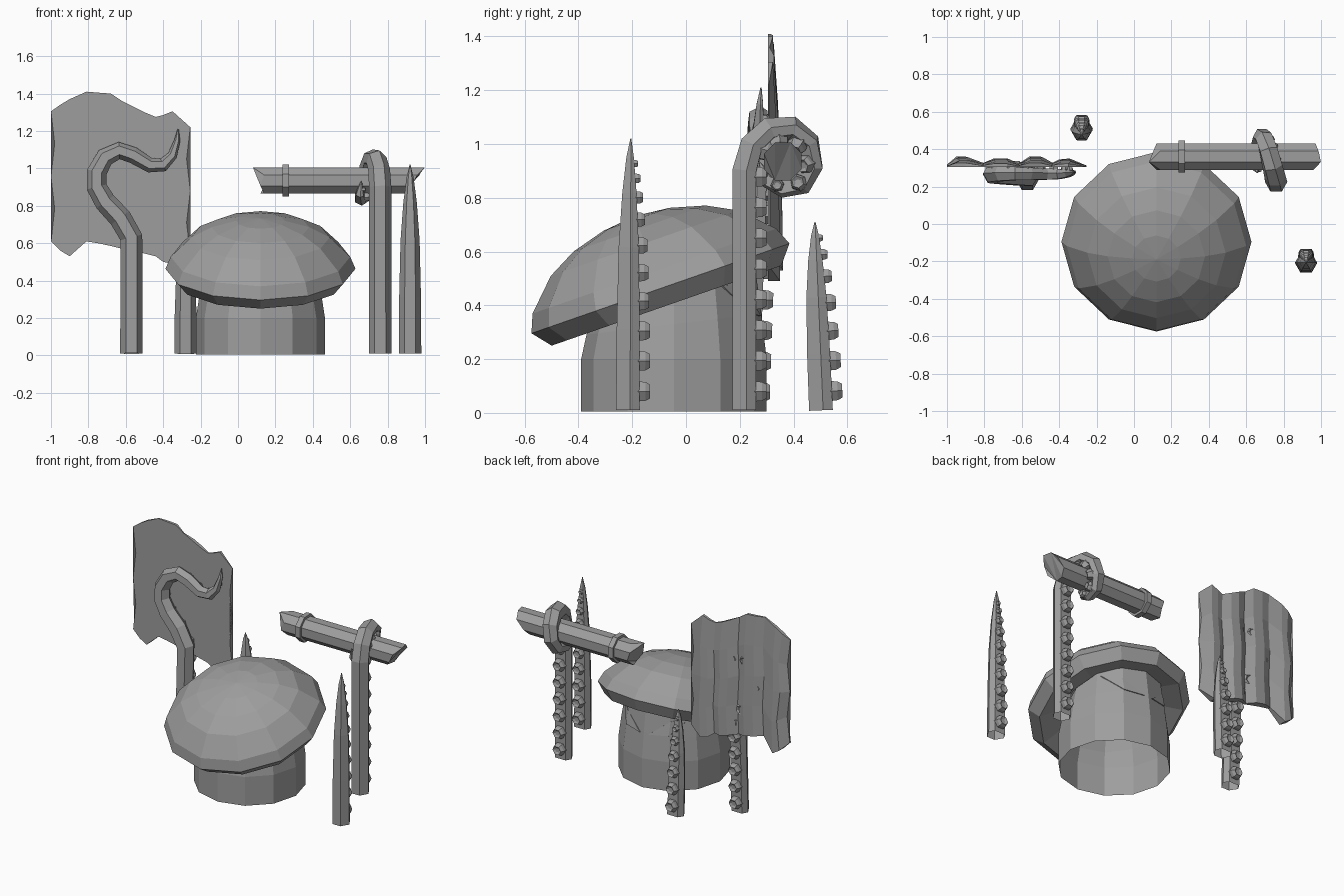
import bpy, bmesh, math
from mathutils import Vector

if "Cube" in bpy.data.objects:
    bpy.data.objects.remove(bpy.data.objects["Cube"])

grey = bpy.data.materials.new("plain_grey")
grey.use_nodes = True
grey.diffuse_color = (0.34, 0.34, 0.34, 1)
grey.node_tree.nodes["Principled BSDF"].inputs["Base Color"].default_value = (0.34, 0.34, 0.34, 1)


def finish(name, bm):
    bmesh.ops.recalc_face_normals(bm, faces=bm.faces)
    mesh = bpy.data.meshes.new(name)
    bm.to_mesh(mesh)
    bm.free()
    mesh.materials.append(grey)
    obj = bpy.data.objects.new(name, mesh)
    bpy.context.collection.objects.link(obj)
    return obj


def loft(bm, rings, cap_start=False, cap_end=False):
    """Skin a list of equally sized point rings."""
    loops = [[bm.verts.new(p) for p in ring] for ring in rings]
    n = len(loops[0])
    for a, b in zip(loops, loops[1:]):
        for i in range(n):
            j = (i + 1) % n
            bm.faces.new((a[i], a[j], b[j], b[i]))
    if cap_start:
        bm.faces.new(loops[0])
    if cap_end:
        bm.faces.new(loops[-1])


def circle(r, n, phase=0.0):
    return [(r * math.cos(phase + math.tau * i / n), r * math.sin(phase + math.tau * i / n))
            for i in range(n)]


# Head: tilted twelve-sided mushroom dome
TILT = math.radians(19.2)
up = Vector((0, -math.sin(TILT), math.cos(TILT)))
back = Vector((0, math.cos(TILT), math.sin(TILT)))
dome_centre = Vector((0.12, -0.095, 0.463))
profile = [(0.29, -0.01), (0.452, -0.068), (0.508, 0), (0.48, 0.068), (0.37, 0.178),
           (0.26, 0.236), (0.13, 0.272), (0.003, 0.285)]
bm = bmesh.new()
loft(bm, [[dome_centre + Vector((x, 0, 0)) + back * y + up * h for x, y in circle(r, 12)]
          for r, h in profile], cap_end=True)
finish("head_dome", bm)

# Body: open tube whose upper edge follows the tilt of the dome
bm = bmesh.new()
loft(bm, [[(0.12 + x, y - 0.045, z + slope * y) for x, y in circle(r, 12)]
          for r, z, slope in [(0.345, 0.005, 0), (0.345, 0.2, 0), (0.325, 0.33, 0.12),
                              (0.30, 0.455, 0.34)]])
finish("body", bm)


# Slanted eyes: thin plates that follow the body facets
def eye_point(side, x, z, lift):
    r = 0.325 - 0.16 * max(0, z - 0.35)
    y = r - 0.268 * x if x < r / 2 else 0.866 * r - (x - r / 2)
    return Vector((0.12 + side * x, y - 0.045 + lift, z))


for side, name in ((1, "left_eye"), (-1, "right_eye")):
    bm = bmesh.new()
    for tri in ([(0.03, 0.36), (0.16, 0.46), (0.16, 0.37)],
                [(0.16, 0.46), (0.25, 0.48), (0.16, 0.37)]):
        loft(bm, [[eye_point(side, x, z, lift) for x, z in tri] for lift in (0, 0.009)],
             True, True)
    finish(name, bm)


# Tentacles: lofted six-sided tubes with a row of suckers along the flat side
SECTION = [(1, 0), (0.5, -0.87), (-0.5, -0.87), (-1, 0), (-0.65, 0.6), (0.65, 0.6)]


def tentacle(name, path):
    pts = [Vector(p[:3]) for p in path]
    radii = [p[3] for p in path]
    bm = bmesh.new()
    normal = Vector((0, 1, 0))
    rings, frames = [], []
    for i, p in enumerate(pts):
        before = (p - pts[max(i - 1, 0)]).normalized()
        after = (pts[min(i + 1, len(pts) - 1)] - p).normalized()
        t = (before + after).normalized()
        normal = (normal - t * normal.dot(t)).normalized()
        across = normal.cross(t)
        frames.append((normal.copy(), t))
        rings.append([p + across * radii[i] * a + normal * radii[i] * b for a, b in SECTION])
    loft(bm, rings, cap_end=True)
    # suckers at even steps along the path
    travelled, target = 0.0, 0.07
    for i in range(len(pts) - 1):
        length = (pts[i + 1] - pts[i]).length
        while target < travelled + length:
            f = (target - travelled) / length
            c = pts[i].lerp(pts[i + 1], f)
            r = radii[i] + (radii[i + 1] - radii[i]) * f
            n = frames[i][0].lerp(frames[i + 1][0], f).normalized()
            t = (pts[i + 1] - pts[i]).normalized()
            n = (n - t * n.dot(t)).normalized()
            s = n.cross(t)
            if r > 0.018:
                loft(bm, [[c + s * u * r + t * v * r + n * h * r for u, v in circle(w, 6)]
                          for w, h in ((0.72, 0.5), (0.68, 0.95), (0.5, 1.25), (0.25, 1.1))],
                     cap_end=True)
            target += max(1.9 * r, 0.05)
        travelled += length
    finish(name, bm)


def spike(name, x, y, height, lean):
    stages = [(0.0, 1.0), (0.3, 0.97), (0.6, 0.85), (0.8, 0.6), (0.93, 0.32), (1.0, 0.04)]
    tentacle(name, [(x, y + lean * t, 0.01 + (height - 0.01) * t, 0.06 * k) for t, k in stages])


spike("front_tentacle", 0.92, -0.208, 1.02, 0.003)
spike("back_tentacle", -0.28, 0.51, 0.71, -0.03)

hook = [(-0.57, 0.01, 0.06), (-0.57, 0.63, 0.06), (-0.63, 0.735, 0.06), (-0.71, 0.82, 0.057),
        (-0.755, 0.9, 0.055), (-0.755, 0.98, 0.053), (-0.71, 1.06, 0.05),
        (-0.635, 1.095, 0.046), (-0.56, 1.07, 0.044), (-0.47, 1.017, 0.04),
        (-0.4, 1.018, 0.036), (-0.35, 1.07, 0.026), (-0.325, 1.15, 0.016), (-0.32, 1.21, 0.003)]
tentacle("hooked_tentacle", [(x, 0.235 + 0.04 * max(0, z - 0.1), z, r) for x, z, r in hook])

tentacle("gripping_tentacle", [
    (0.76, 0.225, 0.01, 0.06), (0.76, 0.225, 0.9, 0.06), (0.755, 0.25, 0.99, 0.058),
    (0.74, 0.31, 1.045, 0.056), (0.72, 0.39, 1.05, 0.054), (0.7, 0.45, 1.0, 0.052),
    (0.685, 0.465, 0.92, 0.05), (0.67, 0.43, 0.855, 0.046), (0.66, 0.36, 0.84, 0.04),
    (0.655, 0.3, 0.865, 0.028), (0.66, 0.275, 0.93, 0.004)])

# Broken mast with splintered ends
octagon = circle(0.076, 8, math.pi / 8)
left_end = [(0.08 if y < -0.02 and z > 0.05 else 0.12 + 0.02 * (i % 2), 0.36 + y, 0.935 + z)
            for i, (y, z) in enumerate(octagon)]
right_end = [(0.95 + 0.7 * z - 0.012 * (i % 2), 0.36 + y, 0.935 + z)
             for i, (y, z) in enumerate(octagon)]
bm = bmesh.new()
loft(bm, [left_end, right_end], True, True)
bmesh.ops.triangulate(bm, faces=[f for f in bm.faces if len(f.verts) > 4])
finish("broken_mast", bm)

# Iron band on the mast
bm = bmesh.new()
loft(bm, [[(x, 0.36 + y, 0.935 + z) for y, z in circle(0.093, 8, math.pi / 8)]
          for x in (0.237, 0.272)], True, True)
finish("mast_band", bm)

# Torn sail: flat front, pleated back (x, top, bottom, pleat depth per column)
columns = [(-1, 1.305, 0.61, 0.012), (-0.95, 1.34, 0.56, 0.055), (-0.9, 1.37, 0.53, 0.055),
           (-0.81, 1.41, 0.61, 0.02), (-0.75, 1.405, 0.6, 0.045), (-0.68, 1.4, 0.585, 0.045),
           (-0.62, 1.36, 0.57, 0.015), (-0.56, 1.33, 0.56, 0.055), (-0.5, 1.3, 0.545, 0.055),
           (-0.44, 1.275, 0.53, 0.02), (-0.4, 1.285, 0.5, 0.04), (-0.35, 1.305, 0.49, 0.045),
           (-0.255, 1.22, 0.54, 0.008)]
ROWS = 5
bm = bmesh.new()
rings = []
for x, top, bottom, depth in columns:
    front, rear = [], []
    for k in range(ROWS):
        t = k / (ROWS - 1)
        sway = 0.02 * (k % 2) * (1 if x < -0.9 else -1 if x > -0.3 else 0.5)
        z = bottom + (top - bottom) * t
        front.append((x + sway, 0.305, z))
        rear.append((x + sway, 0.305 + depth * (1 - 0.6 * t * t), z))
    rings.append(front + rear[::-1])
loft(bm, rings, True, True)
finish("torn_sail", bm)
